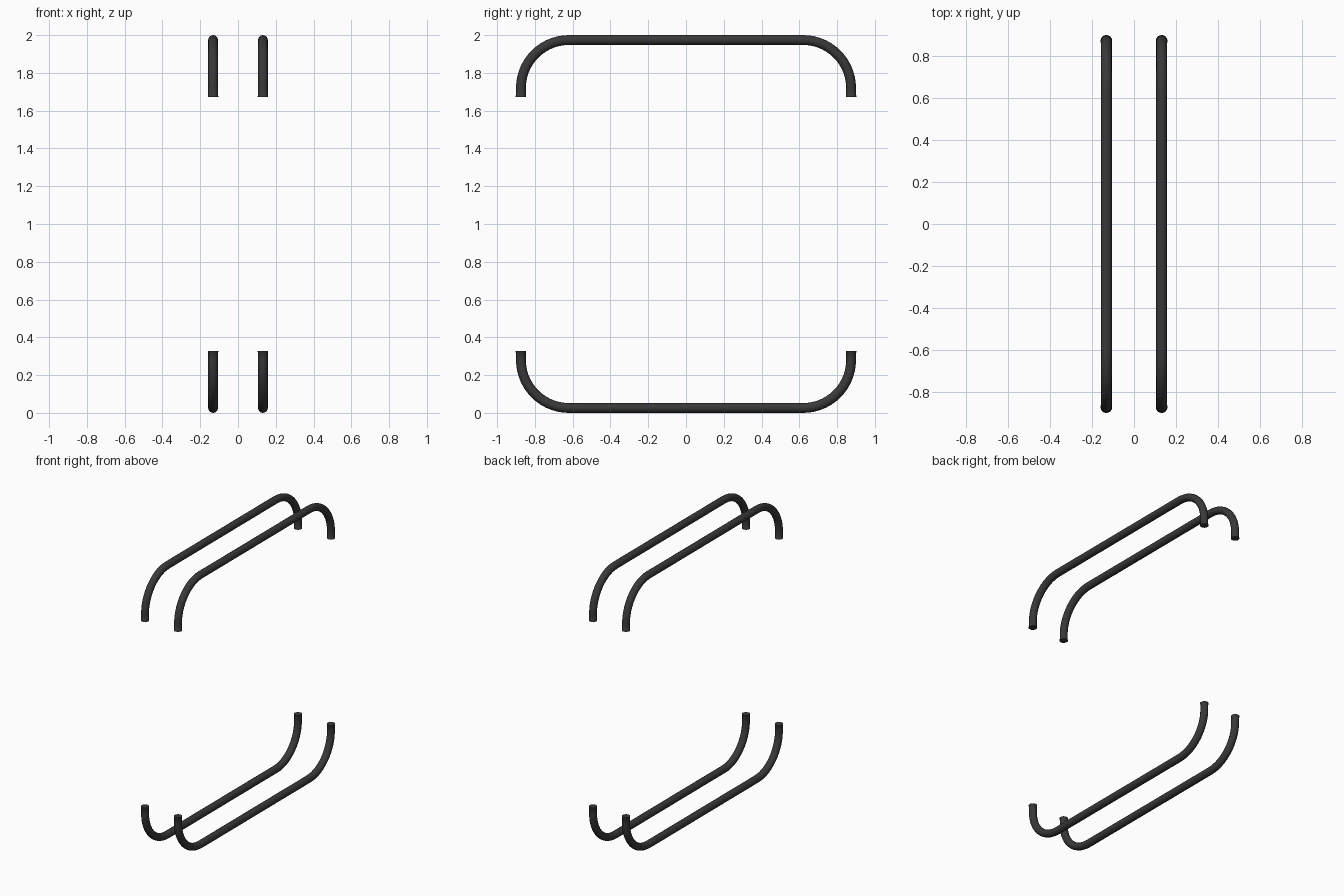
import bpy
import math

if "Cube" in bpy.data.objects:
    bpy.data.objects.remove(bpy.data.objects["Cube"])

TUBE_R = 0.026      # tube radius
X = 0.132           # half spacing between the two bars of a pair
Y_END = 0.874       # centre line of the upright ends
Z_BAR = 0.974       # centre line of the long bar, measured from mid height
Z_END = 0.672       # cut end, measured from mid height
BEND = 0.254        # bend radius
STEPS = 14

mat = bpy.data.materials.new("dark_grey")
mat.diffuse_color = (0.04, 0.04, 0.04, 1)
mat.use_nodes = True
mat.node_tree.nodes["Principled BSDF"].inputs["Base Color"].default_value = mat.diffuse_color


def half_path():
    """Cut end with slight lip, then the bend: (y, z, radius factor)."""
    pts = [(Y_END, Z_END, 1.08), (Y_END, Z_END + 0.006, 1.08),
           (Y_END, Z_END + 0.009, 1.0)]
    for i in range(STEPS + 1):
        a = math.pi / 2 * i / STEPS
        pts.append((Y_END - BEND + BEND * math.cos(a),
                    Z_BAR - BEND + BEND * math.sin(a), 1.0))
    return pts


def make_bar(name, x, side):
    half = half_path()
    path = half + [(-y, z, r) for y, z, r in reversed(half)]
    curve = bpy.data.curves.new(name, 'CURVE')
    curve.dimensions = '3D'
    curve.bevel_depth = TUBE_R
    curve.bevel_resolution = 6
    curve.use_fill_caps = True
    spline = curve.splines.new('POLY')
    spline.points.add(len(path) - 1)
    for p, (y, z, r) in zip(spline.points, path):
        p.co = (x, y, 1 + side * z, 1)
        p.radius = r
    ob = bpy.data.objects.new(name, curve)
    bpy.context.collection.objects.link(ob)
    bpy.ops.object.select_all(action='DESELECT')
    ob.select_set(True)
    bpy.context.view_layer.objects.active = ob
    bpy.ops.object.convert(target='MESH')
    ob = bpy.context.object
    ob.name = name
    ob.data.materials.clear()
    ob.data.materials.append(mat)
    bpy.ops.object.shade_smooth_by_angle(angle=math.radians(40))


# Upper and lower pairs of bent bars
for level, side in (("upper", 1), ("lower", -1)):
    for hand, x in (("left", -X), ("right", X)):
        make_bar(f"{level}_bar_{hand}", x, side)
